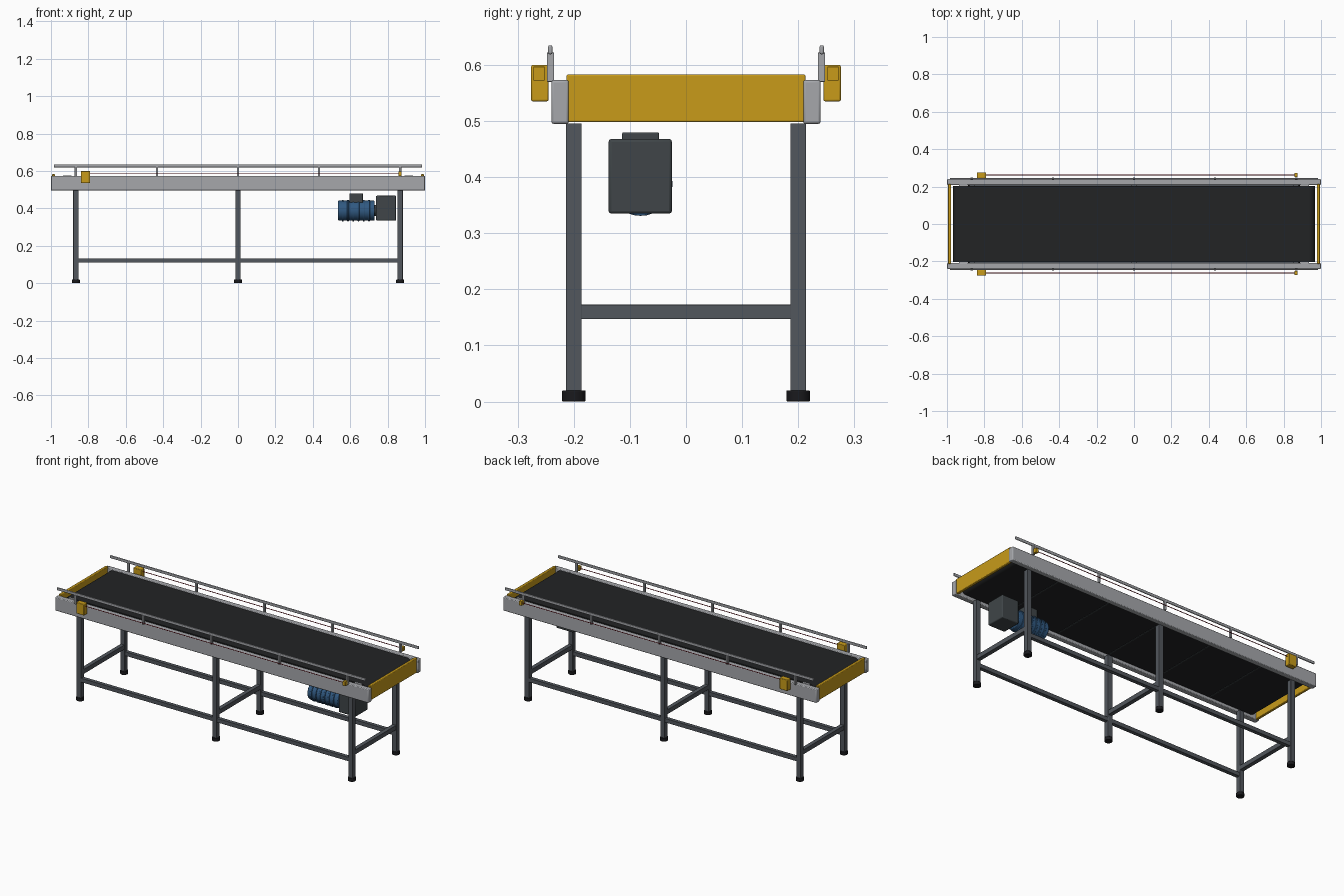
import bpy
from math import pi

if "Cube" in bpy.data.objects:
    bpy.data.objects.remove(bpy.data.objects["Cube"])


def material(name, r, g, b):
    m = bpy.data.materials.new(name)
    m.diffuse_color = (r, g, b, 1)
    m.use_nodes = True
    m.node_tree.nodes["Principled BSDF"].inputs["Base Color"].default_value = m.diffuse_color
    return m


ALU = material("aluminium", 0.38, 0.39, 0.41)
STEEL = material("dark_steel", 0.085, 0.095, 0.11)
YELLOW = material("safety_yellow", 0.58, 0.33, 0.01)
RUBBER = material("belt_rubber", 0.016, 0.017, 0.018)
BLACK = material("foot_black", 0.01, 0.01, 0.012)
BLUE = material("motor_blue", 0.03, 0.1, 0.22)
CHARCOAL = material("charcoal", 0.05, 0.06, 0.065)
RED = material("beam_red", 0.3, 0.01, 0.02)


def finish(o, name, mat, bevel, segs=2):
    o.name = name
    o.data.materials.append(mat)
    if bevel:
        m = o.modifiers.new("edge", 'BEVEL')
        m.width, m.segments, m.limit_method = bevel, segs, 'ANGLE'
    bpy.ops.object.shade_smooth_by_angle()
    return o


# box given by its extents on each axis
def box(name, x, y, z, mat, bevel=0.0):
    y = sorted(y)
    bpy.ops.mesh.primitive_cube_add(size=1, location=[sum(a) / 2 for a in (x, y, z)])
    o = bpy.context.object
    o.scale = [a[1] - a[0] for a in (x, y, z)]
    bpy.ops.object.transform_apply(location=False, rotation=False, scale=True)
    return finish(o, name, mat, bevel)


def cyl(name, loc, r, length, axis, mat, bevel=0.0, verts=32):
    rot = {'x': (0, pi / 2, 0), 'y': (pi / 2, 0, 0), 'z': (0, 0, 0)}[axis]
    bpy.ops.mesh.primitive_cylinder_add(vertices=verts, radius=r, depth=length,
                                        location=loc, rotation=rot)
    return finish(bpy.context.object, name, mat, bevel)


# belt loop with rounded ends, plus cross seams underneath
belt = box("belt", (-0.968, 0.968), (-0.203, 0.203), (0.507, 0.573), RUBBER)
for e in belt.data.edges:
    a, b = (belt.data.vertices[i].co for i in e.vertices)
    across = abs(a.y - b.y) > 0.1
    belt.data.attributes.get("bevel_weight_edge") or belt.data.attributes.new(
        "bevel_weight_edge", 'FLOAT', 'EDGE')
    belt.data.attributes["bevel_weight_edge"].data[e.index].value = float(across)
m = belt.modifiers.new("round_ends", 'BEVEL')
m.limit_method, m.width, m.segments = 'WEIGHT', 0.032, 8
for i in range(-2, 3):
    x = i * 0.333
    box("belt_seam", (x - 0.003, x + 0.003), (-0.2, 0.2), (0.505, 0.508), CHARCOAL)

# end guards
for s in (-1, 1):
    xs = sorted((s * 0.978, s * 0.994))
    box("end_guard", xs, (-0.213, 0.213), (0.498, 0.583), YELLOW, 0.003)

LEGS = (-0.867, 0, 0.867)
for s in (-1, 1):
    # side frame and pulley bearing blocks
    box("side_frame", (-1, 1), (s * 0.209, s * 0.24), (0.495, 0.573), ALU, 0.004)
    for e in (-1, 1):
        xs = sorted((e * 0.89, e * 0.935))
        box("bearing_block", xs, (s * 0.202, s * 0.212), (0.515, 0.575), ALU, 0.001)

    # legs, feet and lower stretchers
    for x in LEGS:
        box("leg", (x - 0.014, x + 0.014), (s * 0.186, s * 0.214), (0.018, 0.496), STEEL, 0.001)
        cyl("foot", (x, s * 0.2, 0.01), 0.021, 0.02, 'z', BLACK, 0.002)
    for a, b in zip(LEGS, LEGS[1:]):
        box("long_stretcher", (a + 0.013, b - 0.013), (s * 0.189, s * 0.211),
            (0.11, 0.133), STEEL, 0.001)

    # guide rail on posts
    for i in range(-2, 3):
        x = i * 0.4335
        box("rail_post", (x - 0.006, x + 0.006), (s * 0.235, s * 0.248),
            (0.57, 0.622), ALU, 0.001)
    box("guide_rail", (-0.985, 0.985), (s * 0.238, s * 0.246), (0.619, 0.635), ALU, 0.003)

    # light beam sensor pair
    box("sensor_emitter", (-0.84, -0.79), (s * 0.245, s * 0.276), (0.535, 0.6), YELLOW, 0.003)
    box("sensor_reflector", (0.858, 0.875), (s * 0.252, s * 0.272), (0.572, 0.597), YELLOW, 0.001)
    cyl("sensor_beam", (0.034, s * 0.262, 0.585), 0.002, 1.65, 'x', RED, verts=8)

# cross stretchers
for x in LEGS:
    box("cross_stretcher", (x - 0.012, x + 0.012), (-0.188, 0.188), (0.147, 0.173), STEEL, 0.001)

# drive motor with cooling fins, terminal box and gearbox
MY, MZ = -0.081, 0.388
cyl("motor_body", (0.633, MY, MZ), 0.053, 0.196, 'x', BLUE, 0.004)
for i in range(6):
    cyl("motor_fin", (0.56 + i * 0.028, MY, MZ), 0.057, 0.01, 'x', BLUE, 0.002)
cyl("motor_shaft", (0.735, MY, MZ), 0.03, 0.03, 'x', CHARCOAL)
box("terminal_box", (0.595, 0.668), (-0.114, -0.048), (0.43, 0.48), CHARCOAL, 0.003)
box("gearbox", (0.738, 0.846), (-0.138, -0.025), (0.335, 0.468), CHARCOAL, 0.005)
